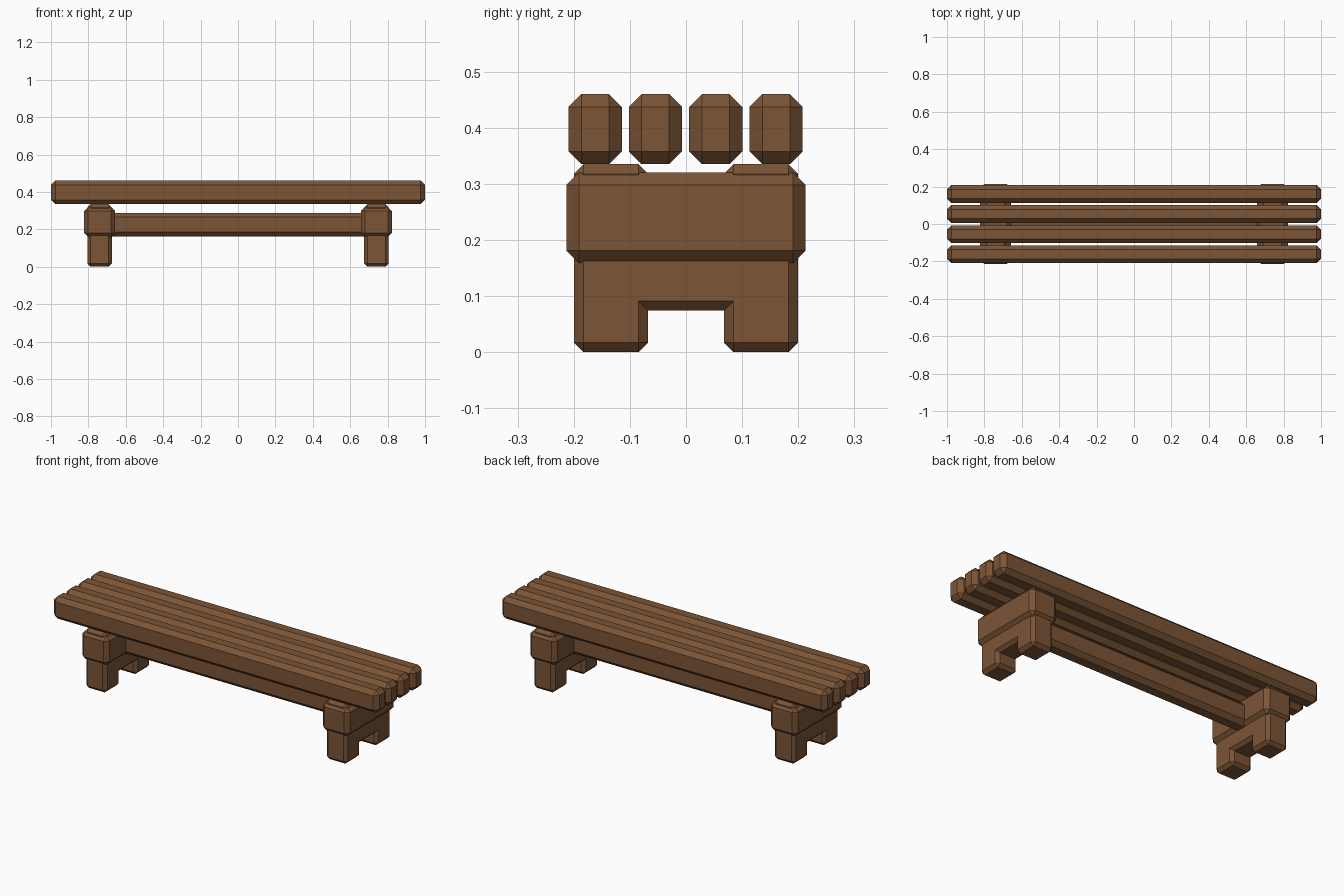
import bpy, bmesh
from mathutils import Vector

if "Cube" in bpy.data.objects:
    bpy.data.objects.remove(bpy.data.objects["Cube"])

wood = bpy.data.materials.new("brown_wood")
wood.diffuse_color = (0.2, 0.09, 0.037, 1)
wood.use_nodes = True
wood.node_tree.nodes["Principled BSDF"].inputs["Base Color"].default_value = wood.diffuse_color


def chamfered_prism(name, profile, x0, x1, bevel):
    """Extrude a (y, z) profile along x and chamfer all its convex edges."""
    bm = bmesh.new()
    face = bm.faces.new([bm.verts.new((x0, y, z)) for y, z in profile])
    ext = bmesh.ops.extrude_face_region(bm, geom=[face])
    verts = [v for v in ext["geom"] if isinstance(v, bmesh.types.BMVert)]
    bmesh.ops.translate(bm, verts=verts, vec=Vector((x1 - x0, 0, 0)))
    bmesh.ops.recalc_face_normals(bm, faces=bm.faces)
    edges = [e for e in bm.edges if e.calc_face_angle_signed() > 0.1]
    bmesh.ops.bevel(bm, geom=edges, offset=bevel, offset_type='OFFSET',
                    segments=1, profile=0.5, affect='EDGES', clamp_overlap=False)
    mesh = bpy.data.meshes.new(name)
    bm.to_mesh(mesh)
    bm.free()
    mesh.materials.append(wood)
    obj = bpy.data.objects.new(name, mesh)
    bpy.context.collection.objects.link(obj)
    return obj


def rect(y0, y1, z0, z1):
    return [(y0, z0), (y1, z0), (y1, z1), (y0, z1)]


# Seat slats
for i in range(4):
    y = -0.162 + i * 0.1075
    chamfered_prism(f"seat_slat_{i + 1}", rect(y - 0.0475, y + 0.0475, 0.335, 0.46),
                    -1, 1, 0.023)

# H-shaped leg frames, each wrapped by a thick cross block
half = [(0.2, 0), (0.2, 0.335), (0.068, 0.335), (0.068, 0.26)]
inner = [(0.068, 0.074), (0.068, 0)]
right = inner + half
h_shape = right + [(-y, z) for y, z in reversed(right)]
for side, cx in (("left", -0.74), ("right", 0.74)):
    chamfered_prism(f"{side}_leg_frame", h_shape, cx - 0.065, cx + 0.065, 0.017)
    chamfered_prism(f"{side}_cross_block", rect(-0.213, 0.213, 0.159, 0.32),
                    cx - 0.083, cx + 0.083, 0.022)

# Long stretcher beam between the legs
chamfered_prism("stretcher_beam", rect(-0.0475, 0.0475, 0.162, 0.288), -0.72, 0.72, 0.023)
